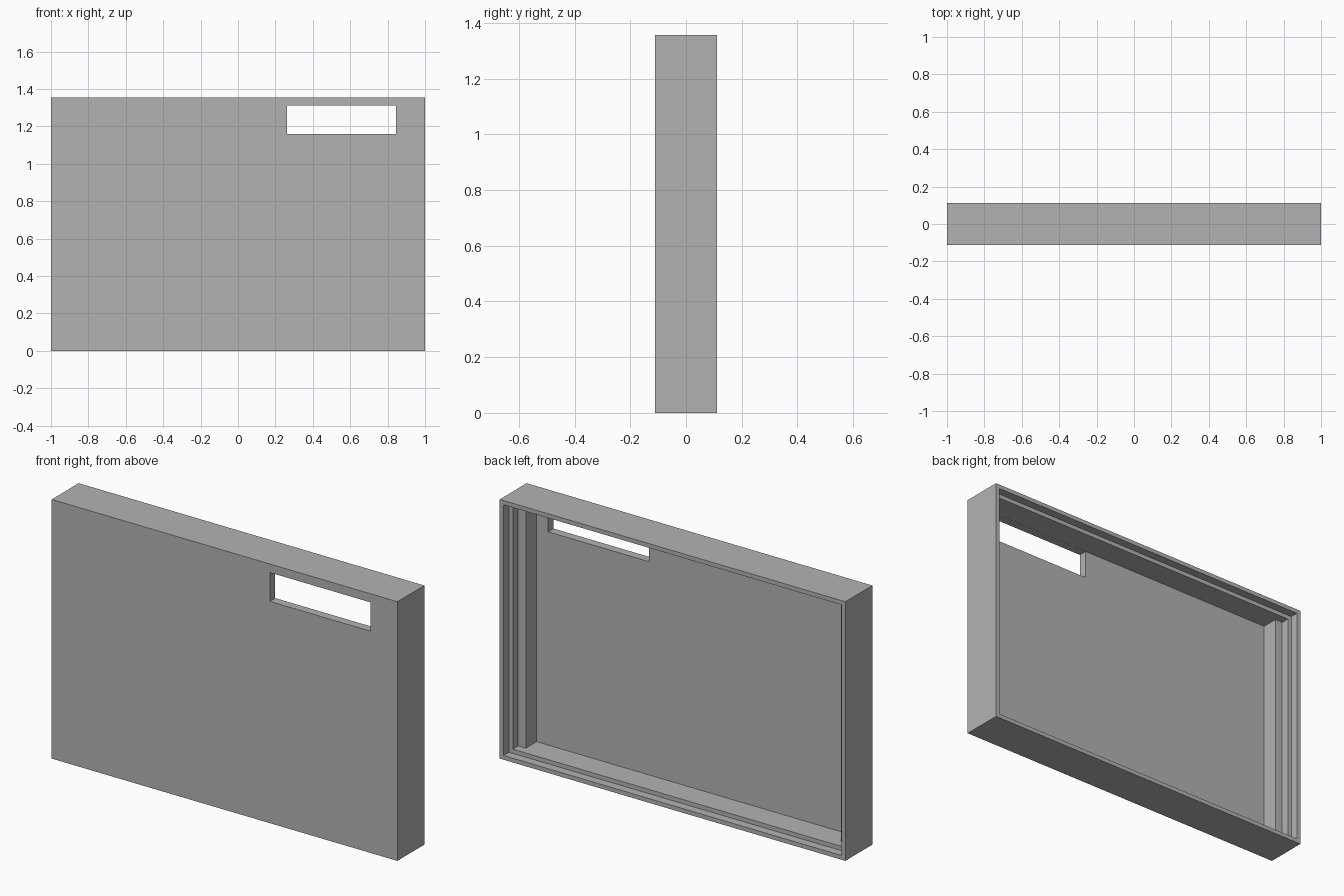
import bpy
import bmesh
from mathutils import Vector

if "Cube" in bpy.data.objects:
    bpy.data.objects.remove(bpy.data.objects["Cube"], do_unlink=True)

U = 2 / 90                          # one wall step
WIDTH, DEPTH, HEIGHT = 2.0, 10 * U, 61 * U
BACK = DEPTH / 2

grey = bpy.data.materials.new("plain_grey")
grey.use_nodes = True
grey.diffuse_color = (0.45, 0.45, 0.45, 1)
grey.node_tree.nodes["Principled BSDF"].inputs["Base Color"].default_value = grey.diffuse_color


def make_object(name, bm):
    bmesh.ops.recalc_face_normals(bm, faces=bm.faces)
    mesh = bpy.data.meshes.new(name)
    bm.to_mesh(mesh)
    bm.free()
    mesh.materials.append(grey)
    obj = bpy.data.objects.new(name, mesh)
    bpy.context.scene.collection.objects.link(obj)
    return obj


def box(name, low, high):
    low, high = Vector(low), Vector(high)
    bm = bmesh.new()
    bmesh.ops.create_cube(bm, size=1)
    for v in bm.verts:
        v.co = (low + high) / 2 + v.co * (high - low)
    return make_object(name, bm)


def ring(bm, inset, y):
    """Rectangle set in from the outline by an equal margin."""
    x, z0, z1 = WIDTH / 2 - inset, inset, HEIGHT - inset
    return [bm.verts.new(p) for p in ((-x, y, z0), (x, y, z0), (x, y, z1), (-x, y, z1))]


# Tray: outer shell, back rim, recessed lip, inner cavity
bm = bmesh.new()
steps = [(0, -BACK), (0, BACK), (U, BACK), (U, BACK - 2 * U),
         (2 * U, BACK - 2 * U), (2 * U, -BACK + 2 * U)]
rings = [ring(bm, inset, y) for inset, y in steps]
for a, b in zip(rings, rings[1:]):
    for i in range(4):
        j = (i + 1) % 4
        bm.faces.new((a[i], a[j], b[j], b[i]))
bm.faces.new(rings[0])
bm.faces.new(rings[-1])
tray = make_object("tray", bm)

# Window through the front panel, just under the cavity ceiling
cutter = box("window_cutter", (0.262, -BACK - 0.1, 1.16), (0.844, -BACK + 3 * U, 1.3105))
cutter.hide_render = True
cut = tray.modifiers.new("window", "BOOLEAN")
cut.operation = "DIFFERENCE"
cut.solver = "EXACT"
cut.object = cutter
bpy.context.view_layer.objects.active = tray
bpy.ops.object.modifier_apply(modifier=cut.name)
bpy.data.objects.remove(cutter, do_unlink=True)

# Support strips along both inner side walls
for side, sign in (("left", 1), ("right", -1)):
    x0, x1 = sorted((sign * 41 * U, sign * 43 * U))
    box(side + "_support_strip", (x0, -BACK + 2 * U, 2 * U), (x1, -BACK + 6 * U, HEIGHT - 2 * U))
